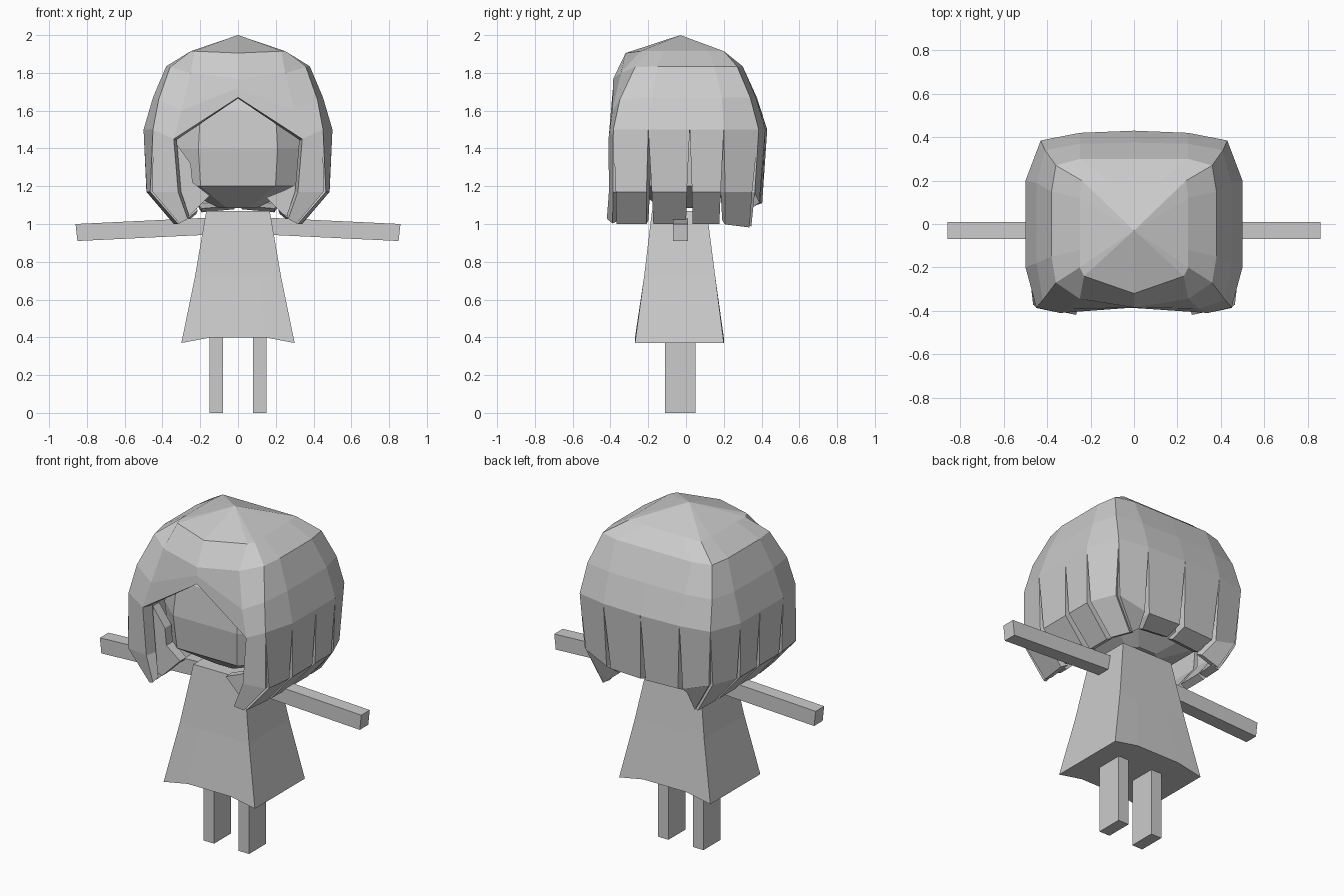
import bpy, bmesh
from mathutils import Vector

if "Cube" in bpy.data.objects:
    bpy.data.objects.remove(bpy.data.objects["Cube"])

grey = bpy.data.materials.new("plain grey")
grey.diffuse_color = (0.6, 0.6, 0.6, 1)
grey.use_nodes = True
grey.node_tree.nodes["Principled BSDF"].inputs["Base Color"].default_value = grey.diffuse_color


def finish(name, bm):
    bmesh.ops.recalc_face_normals(bm, faces=bm.faces)
    me = bpy.data.meshes.new(name)
    bm.to_mesh(me)
    bm.free()
    me.materials.append(grey)
    ob = bpy.data.objects.new(name, me)
    bpy.context.collection.objects.link(ob)
    return ob


def skin(bm, rings, start=True, end=True):
    """Bridge closed rings of points and optionally cap both ends."""
    rows = [[bm.verts.new(p) for p in r] for r in rings]
    for a, b in zip(rows, rows[1:]):
        n = len(a)
        for i in range(n):
            j = (i + 1) % n
            bm.faces.new((a[i], a[j], b[j], b[i]))
    if start:
        bm.faces.new(rows[0])
    if end:
        bm.faces.new(rows[-1])
    return rows


def loft(name, rings):
    bm = bmesh.new()
    skin(bm, rings)
    return finish(name, bm)


def rect(x0, x1, y0, y1, z):
    return [(x0, y0, z), (x1, y0, z), (x1, y1, z), (x0, y1, z)]


# Legs and arms, one per side
for s, side in ((-1, "left"), (1, "right")):
    xs = sorted((s * 0.08, s * 0.15))
    loft(side + "_leg", [rect(*xs, -0.11, 0.05, z) for z in (0, 0.55)])
    loft(side + "_arm", [
        [(s * xb, -0.07, zb), (s * xb, 0.01, zb), (s * xt, 0.01, zt), (s * xt, -0.07, zt)]
        for xb, zb, xt, zt in ((0.12, 0.945, 0.12, 1.035), (0.85, 0.91, 0.86, 1.0))])


# Dress, flared with an arched hem
def dress_ring(x, y0, y1, z, arch=0):
    m = 0.47 * x
    return [(-x, y0, z), (-m, y0, z + arch), (m, y0, z + arch), (x, y0, z),
            (x, y1, z), (m, y1, z + arch), (-m, y1, z + arch), (-x, y1, z)]


loft("dress", [dress_ring(0.30, -0.27, 0.20, 0.37, 0.03), dress_ring(0.228, -0.222, 0.155, 0.72),
               dress_ring(0.168, -0.18, 0.11, 1.07)])


# Head inside the hair
def head_ring(x, y, z):
    c = 0.6
    pts = [(-c, -1), (c, -1), (1, -c), (1, c), (c, 1), (-c, 1), (-1, c), (-1, -c)]
    return [(px * x, py * y - 0.01, z) for px, py in pts]


loft("head", [head_ring(0.10, 0.12, 1.085), head_ring(0.33, 0.28, 1.2),
              head_ring(0.35, 0.30, 1.4), head_ring(0.33, 0.28, 1.6), head_ring(0.24, 0.2, 1.74)])

# Hair cap: half rings from front middle round to back middle, then mirrored
ring_specs = [
    (1.915, (1.905,), [(0, -.32), (.23, -.24), (.25, -.2), (.25, -.12), (.25, 0), (.25, .12),
                       (.24, .2), (.12, .2), (0, .2)]),
    (1.835, (1.77, 1.80, 1.83), [(0, -.385), (.25, -.345), (.36, -.27), (.38, -.15), (.38, .02),
                                 (.38, .15), (.36, .27), (.25, .3), (0, .3)]),
    (1.67, (1.72, 1.60, 1.66), [(0, -.387), (.3, -.39), (.42, -.35), (.45, -.18), (.45, .02),
                                (.45, .19), (.41, .34), (.25, .37), (0, .375)]),
    (1.5, (1.67, 1.45, 1.5), [(0, -.385), (.34, -.41), (.45, -.385), (.5, -.2), (.5, .02),
                              (.5, .2), (.43, .385), (.25, .42), (0, .43)]),
]


def mirror(p, s):
    return Vector((p[0] * s, p[1], p[2]))


halves = []
for z, front, xy in ring_specs:
    zs = list(front) + [z] * (len(xy) - len(front))
    halves.append([Vector((x, y, h)) for (x, y), h in zip(xy, zs)])
bm = bmesh.new()
rows = skin(bm, [h + [mirror(p, -1) for p in h[-2:0:-1]] for h in halves], False, False)
apex = bm.verts.new((0, -0.03, 2.0))
top = rows[0]
for i in range(len(top)):
    bm.faces.new((top[i], top[(i + 1) % len(top)], apex))
cap = finish("hair_cap", bm)
mod = cap.modifiers.new("thickness", 'SOLIDIFY')
mod.thickness = 0.06
mod.offset = -1

# Hanging locks: per column x, y scale and height at the bend, then at the tip
side_lock = (0.97, 0.98, 1.17, 0.68, 0.96, 1.0)
bends = {1: (0.9, 1.0, 1.17, 0.77, 1.03, 1.03), 2: (1.03, 1.0, 1.17, 0.70, 1.0, 1.0),
         3: side_lock, 4: side_lock, 5: side_lock,
         6: (0.97, 0.94, 1.17, 0.72, 0.91, 0.98),
         7: (0.95, 0.93, 1.11, 0.85, 0.72, 1.06), 8: (1.0, 0.94, 1.11, 1.0, 0.70, 1.08)}
edge = halves[-1]


def column(i):
    p, (ax, ay, az, bx, by, bz) = edge[i], bends[i]
    return [p, Vector((p.x * ax, p.y * ay, az)), Vector((p.x * bx, p.y * by, bz))]


for s, side in ((-1, "left"), (1, "right")):
    bm = bmesh.new()
    for i in range(1, 8):
        rings = []
        along = edge[i + 1] - edge[i]
        inward = Vector((-along.y, along.x, 0)).normalized()
        for level, (a, b) in enumerate(zip(column(i), column(i + 1))):
            gap = (0, 0.07, 0.09)[level]
            a, b = a.lerp(b, gap), b.lerp(a, gap)
            push = inward * (0.07, 0.07, 0.04)[level] + Vector((0, 0, (0, 0, 0.02)[level]))
            rings.append([mirror(p, s) for p in (a, b, b + push, a + push)])
        skin(bm, rings)
    finish(side + "_hair_locks", bm)

# Inner tufts curling against the cheeks
tufts = {"left": (-1, [(.33, 1.43), (.25, 1.32), (.24, 1.22), (.15, 1.15), (.27, 1.03), (.31, 1.05)]),
         "right": (1, [(.33, 1.22), (.25, 1.18), (.15, 1.14), (.24, 1.05), (.30, 1.03)])}
for side, (s, pts) in tufts.items():
    loft(side + "_cheek_tuft", [[(s * x, y, z) for x, z in pts] for y in (-0.33, -0.27)])
